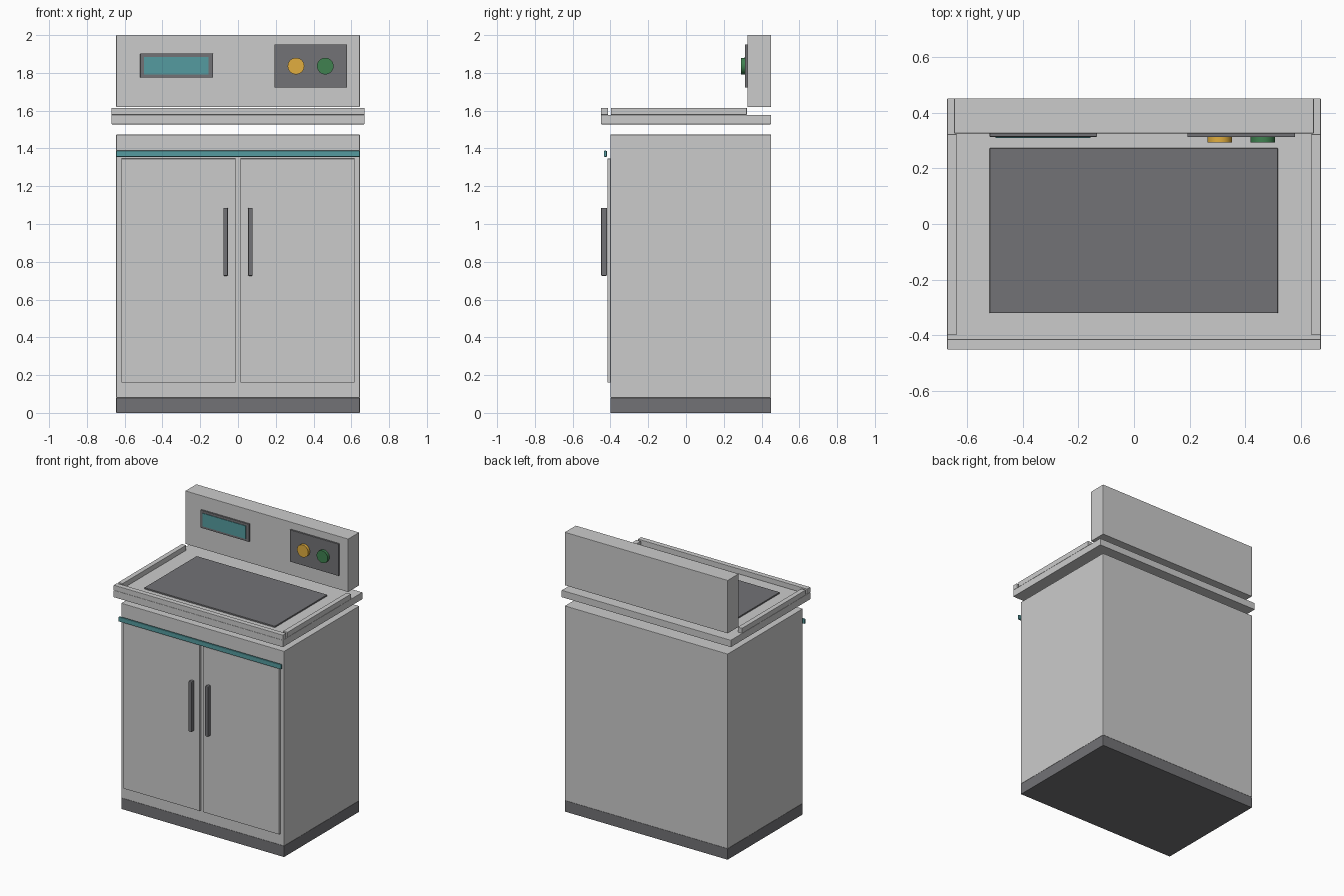
import bpy
import bmesh
from math import pi
from mathutils import Matrix, Vector

if "Cube" in bpy.data.objects:
    bpy.data.objects.remove(bpy.data.objects["Cube"])


def material(name, rgb):
    m = bpy.data.materials.new(name)
    m.diffuse_color = (*rgb, 1)
    m.use_nodes = True
    m.node_tree.nodes["Principled BSDF"].inputs["Base Color"].default_value = m.diffuse_color
    return m


DARK = material("dark_grey", (0.17, 0.17, 0.18))
TEAL = material("teal", (0.09, 0.33, 0.35))
AMBER = material("amber", (0.75, 0.42, 0.05))
GREEN = material("green", (0.05, 0.22, 0.08))


def finish(name, bm, mat, bevel):
    mesh = bpy.data.meshes.new(name)
    bm.to_mesh(mesh)
    bm.free()
    ob = bpy.data.objects.new(name, mesh)
    bpy.context.collection.objects.link(ob)
    if mat:
        mesh.materials.append(mat)
    if bevel:
        mod = ob.modifiers.new("soft_edges", 'BEVEL')
        mod.width, mod.segments, mod.limit_method = bevel, 2, 'ANGLE'
    return ob


def box(name, x, y, z, mat=None, bevel=0.002):
    """Box from (min, max) ranges on each axis."""
    lo, hi = (Vector(c) for c in zip(x, y, z))
    bm = bmesh.new()
    bmesh.ops.create_cube(bm, size=1, matrix=Matrix.Translation((lo + hi) / 2)
                          @ Matrix.Diagonal((*(hi - lo), 1)))
    return finish(name, bm, mat, bevel)


def mirrored_boxes(name, x, *args, **kw):
    box("right_" + name, x, *args, **kw)
    box("left_" + name, (-x[1], -x[0]), *args, **kw)


def button(name, x, z, mat):
    bm = bmesh.new()
    bmesh.ops.create_cone(bm, cap_ends=True, segments=32, radius1=0.044, radius2=0.044, depth=0.02,
                          matrix=Matrix.Translation((x, 0.302, z)) @ Matrix.Rotation(pi / 2, 4, 'X'))
    ob = finish(name, bm, mat, 0)
    bpy.ops.object.select_all(action='DESELECT')
    ob.select_set(True)
    bpy.context.view_layer.objects.active = ob
    bpy.ops.object.shade_smooth_by_angle()


# Cabinet
W = (-0.645, 0.645)
box("plinth", W, (-0.40, 0.45), (0, 0.08), DARK)
box("cabinet_body", W, (-0.40, 0.45), (0.08, 1.473))
mirrored_boxes("door", (0.012, 0.618), (-0.416, -0.40), (0.16, 1.346))
mirrored_boxes("door_handle", (0.053, 0.078), (-0.45, -0.418), (0.726, 1.086), DARK, bevel=0.005)
box("front_trim_strip", W, (-0.434, -0.419), (1.355, 1.388), TEAL, bevel=0.004)

# Worktop with raised rims and dark inset
box("worktop", (-0.67, 0.67), (-0.45, 0.45), (1.528, 1.578))
box("front_rim", (-0.67, 0.67), (-0.45, -0.413), (1.578, 1.615))
mirrored_boxes("side_rim", (0.635, 0.67), (-0.397, 0.322), (1.578, 1.615))
box("work_surface", (-0.518, 0.516), (-0.32, 0.272), (1.57, 1.588), DARK)

# Rear console with display and buttons
box("rear_console", W, (0.325, 0.45), (1.62, 2.0))
box("display_frame", (-0.518, -0.133), (0.313, 0.326), (1.775, 1.902), DARK)
box("display_screen", (-0.497, -0.156), (0.309, 0.314), (1.792, 1.885), TEAL, bevel=0)
box("control_panel", (0.192, 0.578), (0.312, 0.326), (1.722, 1.95), DARK)
button("amber_button", 0.307, 1.836, AMBER)
button("green_button", 0.462, 1.836, GREEN)
